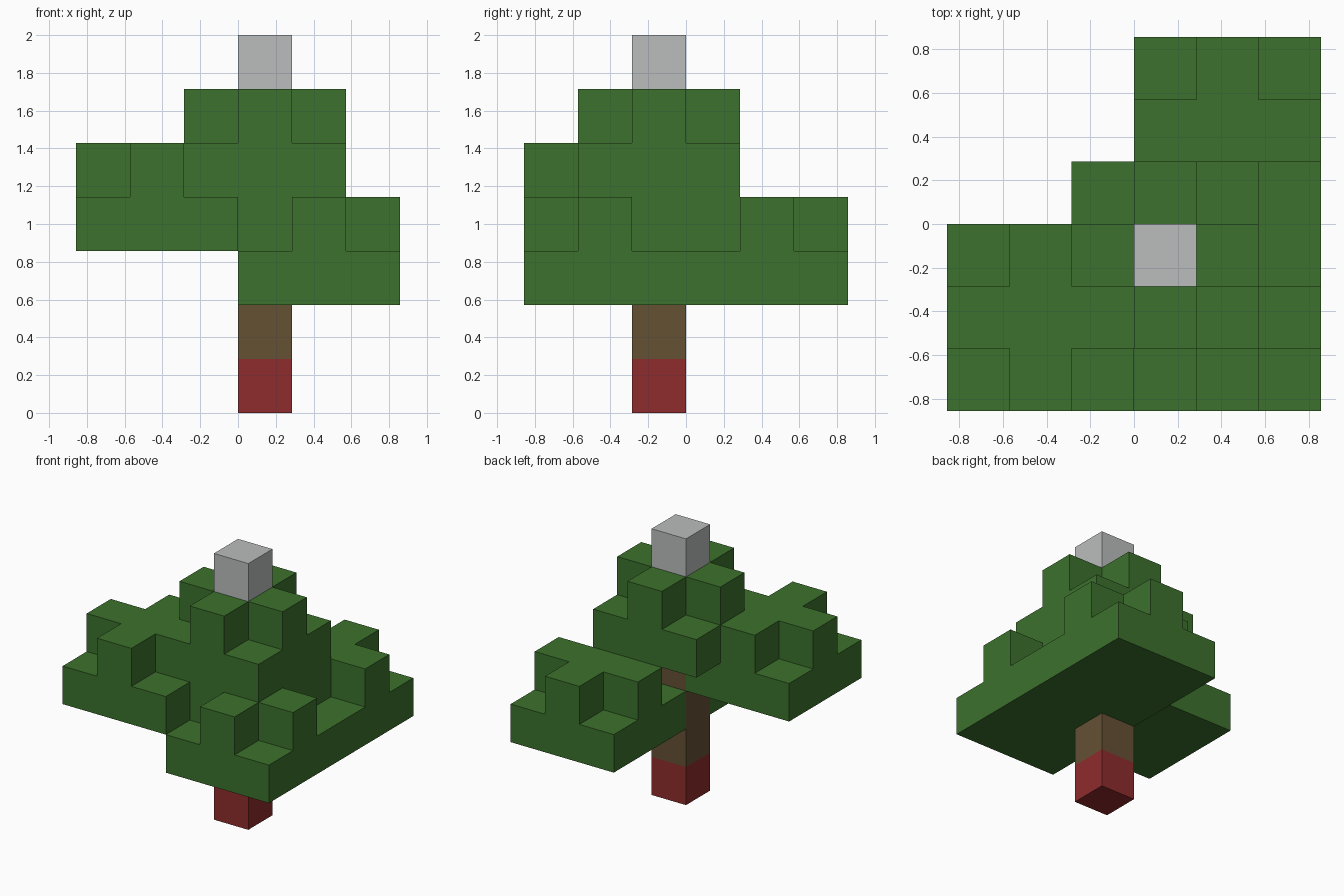
import bpy
import bmesh
from mathutils import Vector

cube = bpy.data.objects.get("Cube")
if cube:
    bpy.data.objects.remove(cube, do_unlink=True)

UNIT = 2 / 7  # edge of one block


def material(name, rgb):
    mat = bpy.data.materials.new(name)
    mat.use_nodes = True
    colour = (*rgb, 1)
    mat.diffuse_color = colour
    bsdf = next(n for n in mat.node_tree.nodes if n.type == 'BSDF_PRINCIPLED')
    bsdf.inputs["Base Color"].default_value = colour
    bsdf.inputs["Roughness"].default_value = 0.9
    return mat


leaf_green = material("leaf_green", (0.045, 0.165, 0.026))
bark_brown = material("bark_brown", (0.130, 0.082, 0.034))
base_red = material("base_red", (0.275, 0.025, 0.025))
tip_grey = material("tip_grey", (0.497, 0.515, 0.515))


def foliage(cx, cy, z):
    """A three by three slab of blocks with a plus of blocks on top."""
    near = (-1, 0, 1)
    slab = {(cx + i, cy + j, z) for i in near for j in near}
    plus = {(cx + i, cy + j, z + 1) for i in near for j in near if i * j == 0}
    return slab | plus


def column(bottom, top):
    return {(0, -1, z) for z in range(bottom, top)}


# Parts as sets of grid blocks; earlier parts keep shared blocks
parts = [
    ("base_block", column(0, 1), base_red),
    ("trunk", column(1, 5), bark_brown),
    ("tip_block", column(6, 7), tip_grey),
    ("crown", foliage(0, -1, 4), leaf_green),
    ("right_side_branch", foliage(-2, -2, 3), leaf_green),
    ("front_branch", foliage(1, -2, 2), leaf_green),
    ("back_branch", foliage(1, 1, 2), leaf_green),
]
filled = set().union(*(cells for _, cells, _ in parts))


def build(name, cells, mat):
    """Make a mesh from the exposed sides of the blocks."""
    bm = bmesh.new()
    for cell in sorted(cells):
        for axis in range(3):
            for side in (0, 1):
                neighbour = list(cell)
                neighbour[axis] += 2 * side - 1
                if tuple(neighbour) in filled:
                    continue
                corners = []
                for a, b in ((0, 0), (1, 0), (1, 1), (0, 1)):
                    p = Vector(cell)
                    p[axis] += side
                    p[(axis + 1) % 3] += a
                    p[(axis + 2) % 3] += b
                    corners.append(bm.verts.new(p * UNIT))
                bm.faces.new(corners if side else corners[::-1])
    bmesh.ops.remove_doubles(bm, verts=bm.verts, dist=0.001)
    bmesh.ops.dissolve_limit(bm, angle_limit=0.01, verts=bm.verts, edges=bm.edges)
    mesh = bpy.data.meshes.new(name)
    bm.to_mesh(mesh)
    bm.free()
    mesh.materials.append(mat)
    bpy.context.collection.objects.link(bpy.data.objects.new(name, mesh))


taken = set()
for name, cells, mat in parts:
    build(name, cells - taken, mat)
    taken |= cells
